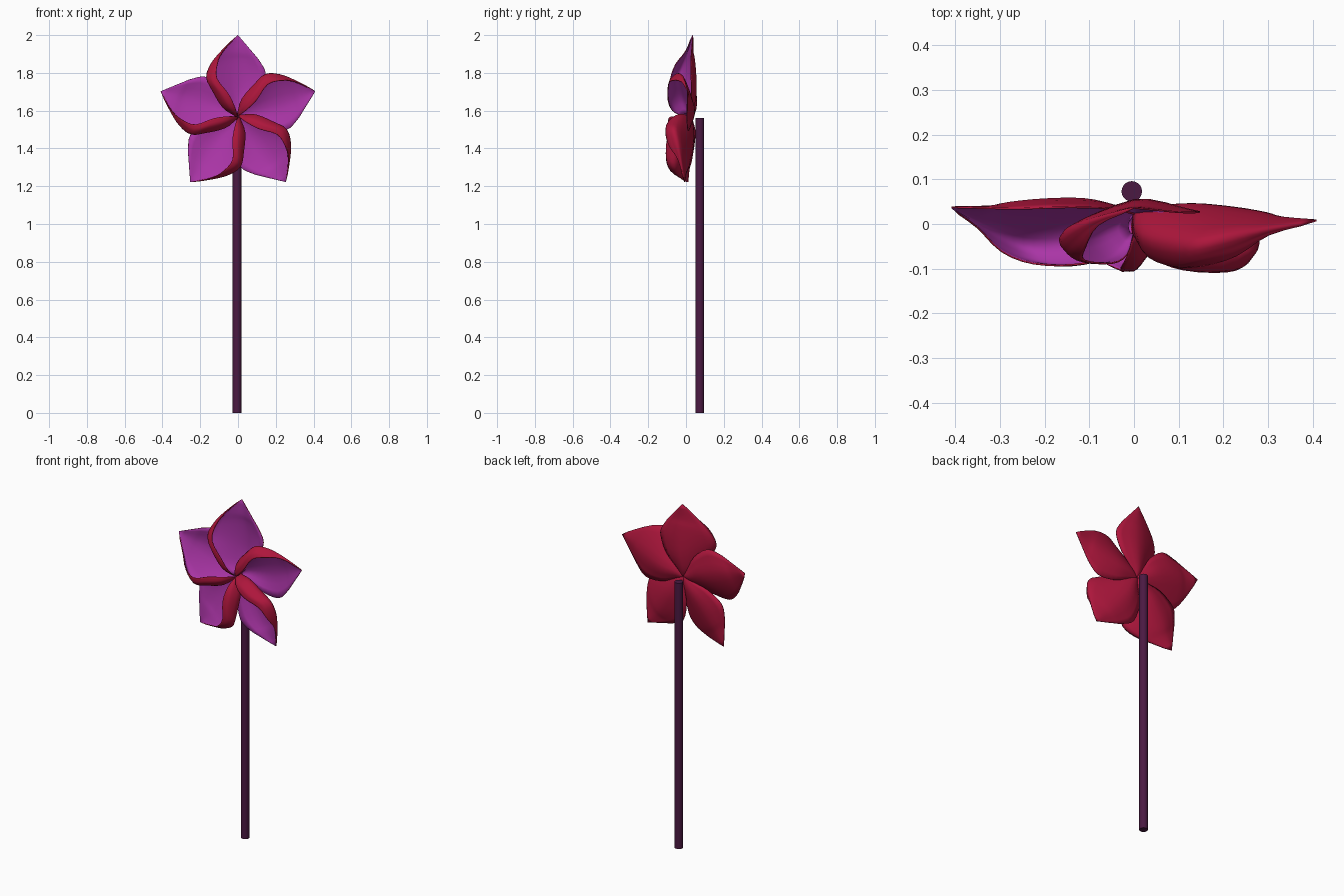
import bpy, bmesh, math
from mathutils import Vector, Matrix

if "Cube" in bpy.data.objects:
    bpy.data.objects.remove(bpy.data.objects["Cube"])

def material(name, rgb):
    m = bpy.data.materials.new(name)
    m.diffuse_color = (*rgb, 1)
    m.use_nodes = True
    m.node_tree.nodes["Principled BSDF"].inputs["Base Color"].default_value = m.diffuse_color
    return m

purple = material("petal_inside", (0.40, 0.035, 0.38))
red = material("petal_outside", (0.42, 0.008, 0.045))
dark = material("stick_plum", (0.07, 0.01, 0.055))

HUB_Z = 1.57

# Petal cross-sections from hub to tip: free edge, back, fold, curl front, curl edge
SECTIONS = [
    [(.006, .04, 0), (0, .04, 0), (-.012, .02, .003), (-.008, .0, .003), (-.002, -.002, .003)],
    [(.045, .045, .05), (-.01, .055, .05), (-.08, -.005, .05), (-.05, -.05, .05), (-.016, -.05, .05)],
    [(.11, .045, .12), (0, .065, .13), (-.13, -.015, .14), (-.1, -.07, .13), (-.05, -.073, .12)],
    [(.147, .04, .22), (0, .06, .22), (-.155, -.015, .21), (-.145, -.06, .2), (-.11, -.073, .2)],
    [(.115, .035, .29), (0, .05, .3), (-.132, 0, .28), (-.125, -.035, .275), (-.108, -.05, .275)],
    [(.08, .034, .335), (0, .04, .345), (-.08, .015, .345), (-.08, .005, .345), (-.078, 0, .343)],
    [(0, .035, .43)] * 5,
]

def smooth_path(pts, steps):
    """Catmull-Rom curve through the points."""
    p = [Vector(q) for q in pts]
    p = [2 * p[0] - p[1]] + p + [2 * p[-1] - p[-2]]
    out = []
    for i in range(1, len(p) - 2):
        a, b, c, d = p[i - 1:i + 3]
        for k in range(steps):
            t = k / steps
            out.append(0.5 * (2 * b + (c - a) * t + (2 * a - 5 * b + 4 * c - d) * t ** 2
                              + (3 * b - a - 3 * c + d) * t ** 3))
    return out + [p[-2]]

# Interpolated petal surface
rows = [smooth_path(s, 4) for s in SECTIONS]
columns = [smooth_path(c, 3) for c in zip(*rows)]

def make_petal(name, angle):
    bm = bmesh.new()
    turn = Matrix.Rotation(angle, 3, 'Y')
    grid = []
    for col in columns:
        line = []
        for p in col:
            q = turn @ p
            q.y += -0.02 - 0.036 * q.x + 0.045 * q.z   # slight tilt of the whole wheel
            q.z += HUB_Z
            line.append(bm.verts.new(q))
        grid.append(line)
    for a, b in zip(grid, grid[1:]):
        for i in range(len(a) - 1):
            bm.faces.new((a[i], a[i + 1], b[i + 1], b[i]))
    bmesh.ops.remove_doubles(bm, verts=bm.verts, dist=0.0005)
    me = bpy.data.meshes.new(name)
    bm.to_mesh(me)
    bm.free()
    ob = bpy.data.objects.new(name, me)
    bpy.context.collection.objects.link(ob)
    me.materials.append(purple)
    me.materials.append(red)
    # Thin sheet: purple inside, red outside and rim
    mod = ob.modifiers.new("sheet", 'SOLIDIFY')
    mod.thickness = 0.004
    mod.offset = -1
    mod.material_offset = 1
    mod.material_offset_rim = 1
    for f in me.polygons:
        f.use_smooth = True
    return ob

for n in range(5):
    make_petal(f"petal_{n + 1}", n * math.tau / 5)

# Stick behind the wheel
bpy.ops.mesh.primitive_cylinder_add(vertices=20, radius=0.023, depth=1.56,
                                    location=(-0.005, 0.073, 0.78))
stick = bpy.context.object
stick.name = "stick"
stick.data.materials.append(dark)
bpy.ops.object.shade_smooth_by_angle()
